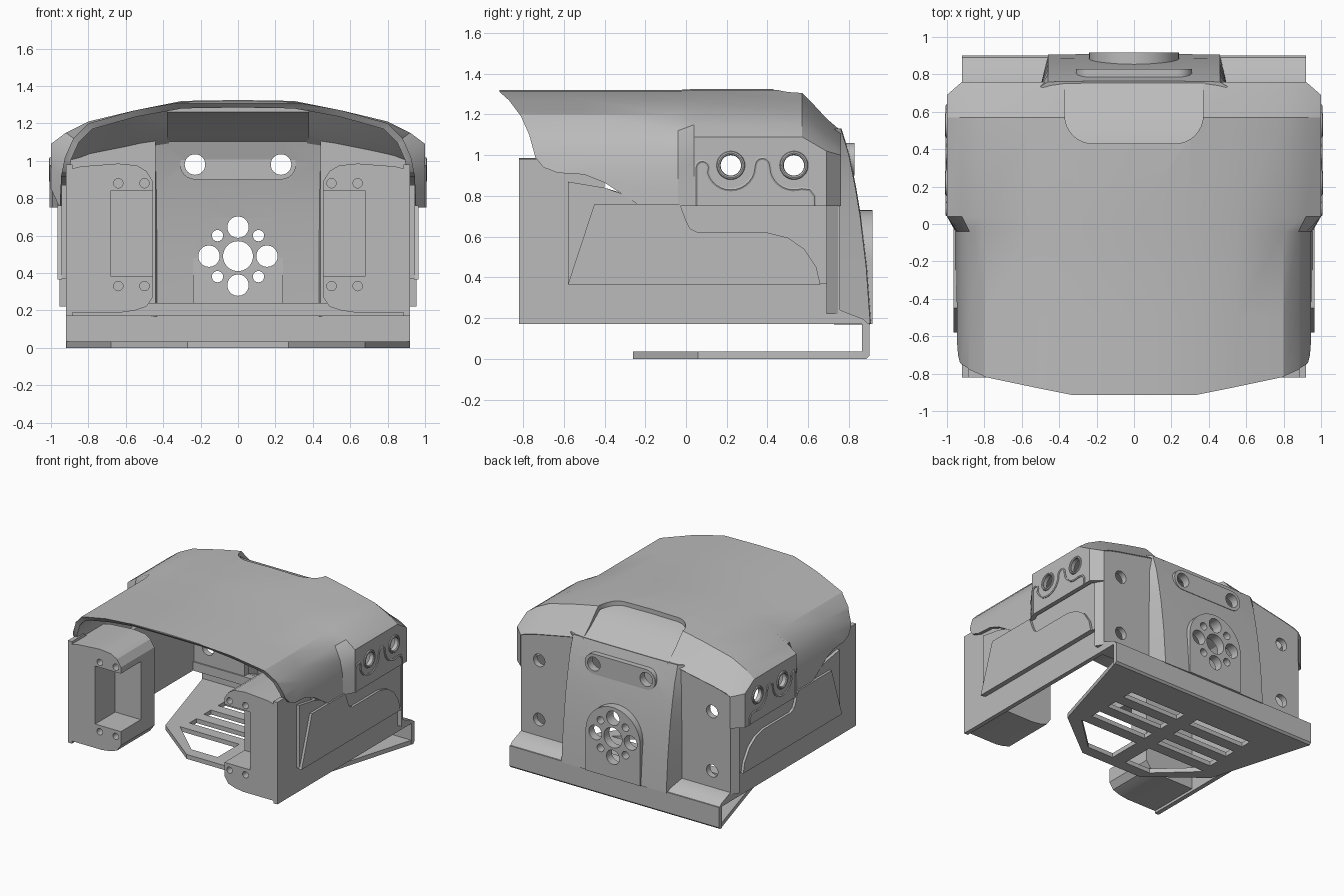
import bpy, bmesh
from math import sin, cos, pi
from mathutils import Vector

cube = bpy.data.objects.get("Cube")
if cube:
    bpy.data.objects.remove(cube, do_unlink=True)

grey = bpy.data.materials.new("plain grey")
grey.use_nodes = True
COLOUR = (0.5, 0.5, 0.5, 1)
grey.diffuse_color = COLOUR
grey.node_tree.nodes["Principled BSDF"].inputs["Base Color"].default_value = COLOUR


def activate(obj):
    bpy.ops.object.select_all(action='DESELECT')
    bpy.context.view_layer.objects.active = obj
    obj.select_set(True)


def apply_mod(obj, kind, **settings):
    mod = obj.modifiers.new(kind.lower(), kind)
    for key, value in settings.items():
        setattr(mod, key, value)
    activate(obj)
    bpy.ops.object.modifier_apply(modifier=mod.name)


def finish(name, bm, mirror=False):
    bmesh.ops.recalc_face_normals(bm, faces=bm.faces)
    mesh = bpy.data.meshes.new(name)
    bm.to_mesh(mesh)
    bm.free()
    mesh.materials.append(grey)
    obj = bpy.data.objects.new(name, mesh)
    bpy.context.collection.objects.link(obj)
    if mirror:
        apply_mod(obj, 'MIRROR')
    return obj


def place(axis, a, b, depth):
    return {'x': (depth, a, b), 'y': (a, depth, b), 'z': (a, b, depth)}[axis]


def prism(name, pts, axis, lo, hi, mirror=False):
    """Extrude a flat outline along one axis."""
    bm = bmesh.new()
    ends = [[bm.verts.new(place(axis, a, b, d)) for a, b in pts] for d in (lo, hi)]
    for ring in ends:
        bm.faces.new(ring)
    for i in range(len(pts)):
        j = (i + 1) % len(pts)
        bm.faces.new((ends[0][i], ends[0][j], ends[1][j], ends[1][i]))
    return finish(name, bm, mirror)


def arc(cx, cy, r, start=0.0, end=2 * pi, n=32):
    return [(cx + r * cos(start + (end - start) * i / n),
             cy + r * sin(start + (end - start) * i / n)) for i in range(n + 1)]


def circle(cx, cy, r):
    return arc(cx, cy, r)[:-1]


def box(x0, x1, y0, y1):
    return [(x0, y0), (x1, y0), (x1, y1), (x0, y1)]


def cut(objs, pts, axis, lo, hi, mirror=False, operation='DIFFERENCE'):
    cutter = prism("cutter", pts, axis, lo, hi, mirror)
    cutter.hide_render = True
    for obj in objs:
        apply_mod(obj, 'BOOLEAN', operation=operation, object=cutter, solver='EXACT')
    bpy.data.objects.remove(cutter, do_unlink=True)


def sheet(name, rows, thickness):
    """Skin rows of points and thicken the skin inwards."""
    bm = bmesh.new()
    grid = [[bm.verts.new(p) for p in row] for row in rows]
    for r0, r1 in zip(grid, grid[1:]):
        for i in range(len(r0) - 1):
            bm.faces.new((r0[i], r0[i + 1], r1[i + 1], r1[i]))
    bmesh.ops.recalc_face_normals(bm, faces=bm.faces)
    centre = Vector((0, 0.2, 0.6))
    if sum((f.calc_center_median() - centre).dot(f.normal) for f in bm.faces) < 0:
        bmesh.ops.reverse_faces(bm, faces=bm.faces)
    mesh = bpy.data.meshes.new(name)
    bm.to_mesh(mesh)
    bm.free()
    mesh.materials.append(grey)
    obj = bpy.data.objects.new(name, mesh)
    bpy.context.collection.objects.link(obj)
    apply_mod(obj, 'SOLIDIFY', thickness=thickness, offset=-1, use_even_offset=True)
    return obj


# roof shell: half sections swept from the front brow to the back eave
front = [(0, 1.32), (.3, 1.315), (.55, 1.27), (.8, 1.2), (.88, 1.12),
         (.925, 1.02), (.945, .92), (.95, .83), (.955, .72)]
middle = [(0, 1.325), (.3, 1.32), (.55, 1.27), (.8, 1.21), (.92, 1.15),
          (1, 1.09), (1, .97), (1, .85), (1, .72)]
slope = [(0, 1.19), (.3, 1.19), (.55, 1.155), (.8, 1.1), (.93, 1.05),
         (1, 1.02), (1, .95), (1, .85), (1, .72)]
eave = [(0, 1.13), (.3, 1.13), (.5, 1.1), (.8, 1.04), (.88, 1.02),
        (.92, 1), (.92, .94), (.92, .85), (.92, .72)]
stations = [(-1, front), (-.5, front), (-.04, front), (.04, middle),
            (.57, middle), (.69, slope), (.76, eave)]
roof = sheet("roof_shell", [[(-x, y, z) for x, z in reversed(half[1:])] +
                            [(x, y, z) for x, z in half] for y, half in stations], .035)
side_outline = [(-.915, 1.4), (-.915, 1.31), (-.87, 1.27), (-.81, 1.19), (-.77, 1.1),
                (-.74, .99), (-.7, .94), (-.63, .913), (-.5, .905), (-.4, .865),
                (-.3, .8), (-.24, .76), (-.18, .75), (.8, .75), (.8, 1.4)]
cut([roof], side_outline, 'x', -1.2, 1.2, operation='INTERSECT')
scoop = [(.37, .8), (.37, .6)] + arc(.22, .58, .15, 0, -pi / 2, 8) \
    + arc(-.22, .58, .15, -pi / 2, -pi, 8) + [(-.37, .6), (-.37, .8)]
cut([roof], scoop, 'z', 1.0, 1.5)
for y in (.22, .53):
    cut([roof], circle(y, .95, .055), 'x', -1.2, 1.2)

# sunken deck inside the roof scoop
prism("scoop_deck", [(.42, 1.29), (.57, 1.255), (.68, 1.17), (.765, 1.12),
                     (.74, 1.1), (.66, 1.14), (.55, 1.225), (.42, 1.26)], 'x', -.38, .38)

# side port rings and the wavy trim below them
for side in (-1, 1):
    for y in (.22, .53):
        bpy.ops.mesh.primitive_torus_add(major_radius=.06, minor_radius=.01,
                                         major_segments=32, minor_segments=8,
                                         location=(side, y, .95), rotation=(0, pi / 2, 0))
        ring = bpy.context.object
        ring.name = "port_ring"
        ring.data.materials.append(grey)
    wave = [(.05, .75), (.05, .93)] + arc(.08, .94, .03, pi, 0, 6) \
        + arc(.22, .95, .12, pi * 1.1, pi * 1.9, 12) + arc(.375, .95, .035, pi, 0, 6) \
        + arc(.53, .95, .12, pi * 1.1, pi * 1.6, 8) + [(.61, .83), (.63, .8), (.63, .75)]
    data = bpy.data.curves.new("wavy_trim", 'CURVE')
    data.dimensions = '3D'
    data.bevel_depth = .009
    data.bevel_resolution = 1
    line = data.splines.new('POLY')
    line.points.add(len(wave) - 1)
    for point, (y, z) in zip(line.points, wave):
        point.co = (side, y, z, 1)
    data.materials.append(grey)
    trim = bpy.data.objects.new("wavy_trim", data)
    bpy.context.collection.objects.link(trim)
    activate(trim)
    bpy.ops.object.convert(target='MESH')

# side walls: thin lower skirt, main wall and stepped outer panel
prism("side_wall", [(-.82, .17), (-.82, .98), (-.66, .98), (-.55, .89), (-.4, .84),
                    (-.2, .78), (.71, .78), (.71, .17)], 'x', .885, .92, True)
prism("side_panel", [(-.58, .37), (-.58, .87), (-.4, .84), (-.2, .77), (.69, .77),
                     (.69, .37)], 'x', .915, .945, True)
prism("stepped_panel", [(-.58, .365), (-.45, .76), (-.03, .76), (0, .68), (.02, .64), (.06, .62),
                        (.4, .62), (.5, .595), (.58, .54), (.64, .45), (.66, .365)],
      'x', .94, .965, True)
prism("corner_post", [(.915, .755), (.955, .69), (.89, .69), (.88, .72)],
      'z', .22, .78, True)

# back wall beside the hump, with bolt holes
flank = prism("back_wall", [(.44, .18), (.92, .18), (.92, 1), (.8, 1.04), (.44, 1.11)],
              'y', .71, .757, True)
for z in (.37, .84):
    cut([flank], circle(.76, z, .05), 'y', .6, .9, True)

# raised hump down the middle of the back
levels = [(1.13, .76), (1, .8), (.85, .83), (.7, .855), (.45, .885), (.17, .905)]
hump = sheet("back_hump", [[(-.5, .735, z), (-.46, y, z), (-.23, y + .004, z), (.23, y + .004, z),
                            (.46, y, z), (.5, .735, z)] for z, y in levels], .035)
arch = prism("round_mount", arc(0, .49, .24, 0, pi, 24) + [(-.24, .17), (.24, .17)],
             'y', .85, .917)
pill = prism("slot_plate", arc(.23, .98, .08, -pi / 2, pi / 2, 12)
             + arc(-.23, .98, .08, pi / 2, pi * 1.5, 12), 'y', .765, .828)
cut([arch, hump], circle(0, .49, .08), 'y', .6, 1)
for i in range(8):
    a = i * pi / 4
    cut([arch, hump], circle(.155 * cos(a), .49 + .155 * sin(a), .03 if i % 2 else .057),
        'y', .6, 1)
cut([pill, hump], circle(.23, .98, .055), 'y', .6, 1, True)

# front brackets with a pocket open to the inside, and screw holes
outline = [(.92, .19), (.92, .95), (.84, .97), (.64, .985), (.54, .975), (.49, .945),
           (.455, .89), (.455, .27), (.49, .22), (.55, .2), (.62, .19)]
bracket = prism("front_bracket", outline, 'y', -.82, -.4, True)
cut([bracket], box(.4, .68, .38, .84), 'y', -.9, -.57, True)
for x in (.5, .64):
    for z in (.33, .88):
        cut([bracket], circle(x, z, .025), 'y', -.9, -.7, True)

# sloped shelf and upright flange behind, with the slotted base plate
prism("back_shelf", [(.7, .17), (.895, .17), (.87, .195), (.757, .24), (.7, .24)],
      'x', -.92, .92)
prism("plate_flange", [(.865, 0), (.885, 0), (.9, .015), (.9, .175), (.865, .175)],
      'x', -.92, .92)
plate = prism("base_plate", [(-.92, .88), (-.68, .06), (-.27, -.26),
                             (.27, -.26), (.68, .06), (.92, .88)], 'z', 0, .035)
cut([plate], [(.58, .1), (.29, -.17), (.06, -.17), (.06, .1)], 'z', -.1, .1, True)
for y in (.19, .37, .55):
    cut([plate], box(.06, .56, y, y + .09), 'z', -.1, .1, True)

# soft shading on curved surfaces only
for obj in bpy.context.scene.objects:
    if obj.type == 'MESH' and obj.data.materials and obj.data.materials[0] == grey:
        activate(obj)
        bpy.ops.object.shade_smooth_by_angle(angle=.45)
